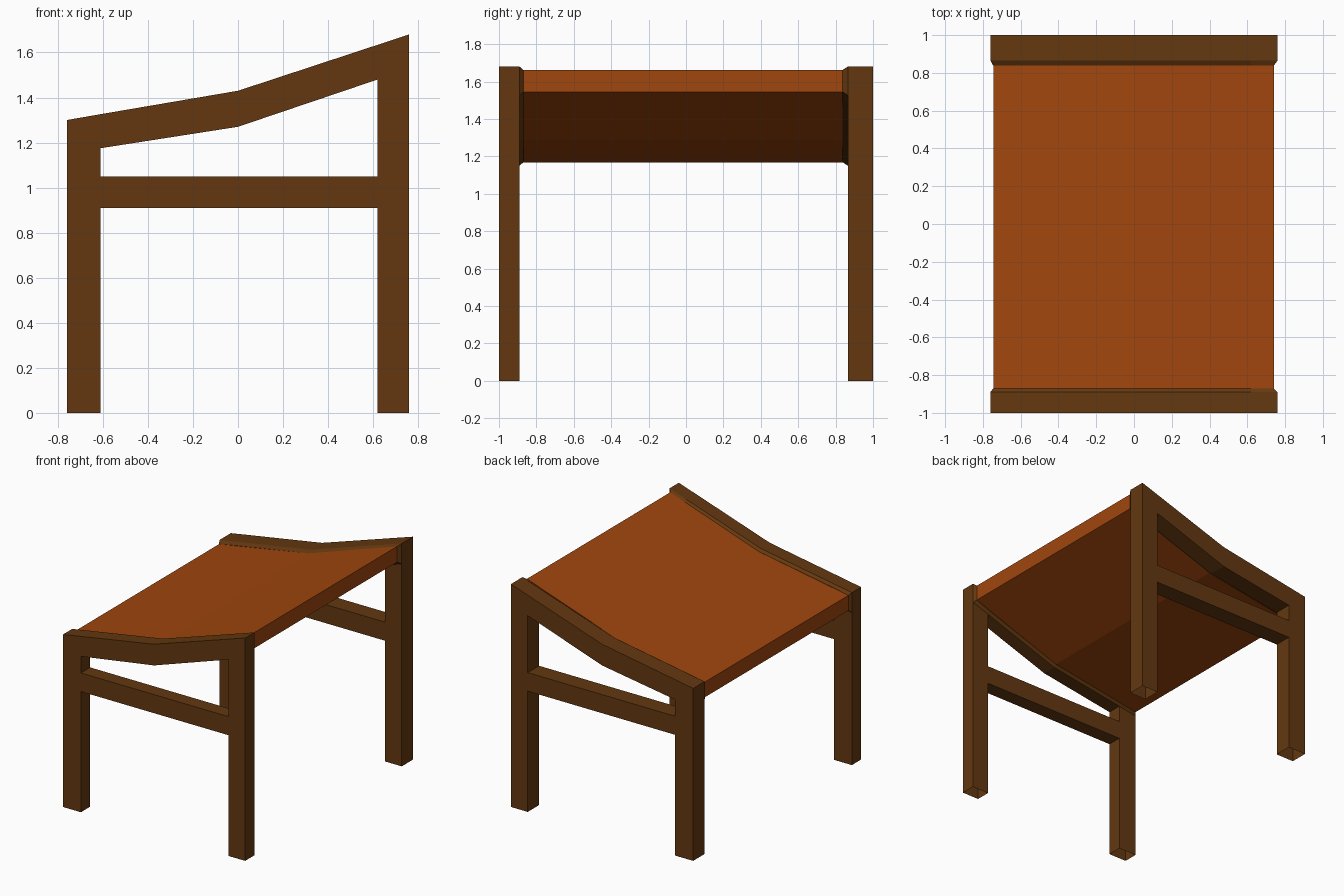
import bpy, bmesh

if "Cube" in bpy.data.objects:
    bpy.data.objects.remove(bpy.data.objects["Cube"])


def material(name, rgb):
    m = bpy.data.materials.new(name)
    m.diffuse_color = (*rgb, 1)
    m.use_nodes = True
    m.node_tree.nodes["Principled BSDF"].inputs["Base Color"].default_value = m.diffuse_color
    return m


WOOD = material("dark wood", (0.125, 0.039, 0.005))
LEATHER = material("orange leather", (0.35, 0.061, 0.004))

# Top rail as columns of (x, bottom z, top z)
RAIL = [(-0.76, 1.15, 1.30), (-0.61, 1.175, 1.326), (0, 1.27, 1.43),
        (0.62, 1.48, 1.634), (0.76, 1.527, 1.68)]
# The same profile drawn in slightly, for the rail lip and the seat
INSET = [(max(-0.745, min(0.74, x)), b + 0.018, t - 0.017) for x, b, t in RAIL]


def column_cells(cols):
    return [[(x0, b0), (x1, b1), (x1, t1), (x0, t0)]
            for (x0, b0, t0), (x1, b1, t1) in zip(cols, cols[1:])]


def rect(x0, x1, z0, z1):
    return [(x0, z0), (x1, z0), (x1, z1), (x0, z1)]


def outline(cells):
    """Edges that belong to only one cell."""
    edges = {}
    for c in cells:
        for a, b in zip(c, c[1:] + c[:1]):
            edges.setdefault(frozenset((a, b)), []).append((a, b))
    return [e[0] for e in edges.values() if len(e) == 1]


def finish(name, faces, mat):
    bm = bmesh.new()
    for f in faces:
        bm.faces.new([bm.verts.new(p) for p in f])
    bmesh.ops.remove_doubles(bm, verts=bm.verts, dist=0.0005)
    bmesh.ops.recalc_face_normals(bm, faces=bm.faces)
    me = bpy.data.meshes.new(name)
    bm.to_mesh(me)
    bm.free()
    me.materials.append(mat)
    bpy.context.collection.objects.link(bpy.data.objects.new(name, me))


def at(p, y):
    return (p[0], y, p[1])


def wall(a, b, ya, yb, a2=None, b2=None):
    return [at(a, ya), at(b, ya), at(b2 or b, yb), at(a2 or a, yb)]


def side_frame(name, outer, inner, lip):
    rail = column_cells(RAIL)
    posts = [rect(-0.61, 0.62, 0.91, 1.05)]          # stretcher
    for x0, x1, za, zb in ((-0.76, -0.61, 1.15, 1.175), (0.62, 0.76, 1.48, 1.527)):
        posts += [rect(x0, x1, 0, 0.91), rect(x0, x1, 0.91, 1.05),
                  [(x0, 1.05), (x1, 1.05), (x1, zb), (x0, za)]]
    cells = rail + posts
    faces = [[at(p, outer) for p in c] for c in cells]
    faces += [[at(p, inner) for p in c] for c in posts]
    # edge walls; the feet are left open
    faces += [wall(a, b, outer, inner) for a, b in outline(cells)
              if a[1] + b[1] > 0]
    # bevelled lip on the inner side of the rail
    shrink = {}
    for (x, b, t), (x2, b2, t2) in zip(RAIL, INSET):
        shrink[(x, b)], shrink[(x, t)] = (x2, b2), (x2, t2)
    faces += [[at(shrink[p], lip) for p in c] for c in rail]
    faces += [wall(a, b, inner, lip, shrink[a], shrink[b])
              for a, b in outline(rail)]
    finish(name, faces, WOOD)


side_frame("front_side_frame", -1.0, -0.89, -0.87)
side_frame("back_side_frame", 1.0, 0.865, 0.838)

# Seat slung between the two rails
cells = column_cells([INSET[0], INSET[2], INSET[4]])
faces = [[at(p, y) for p in c] for c in cells for y in (-0.87, 0.838)]
faces += [wall(a, b, -0.87, 0.838) for a, b in outline(cells)]
finish("seat", faces, LEATHER)
